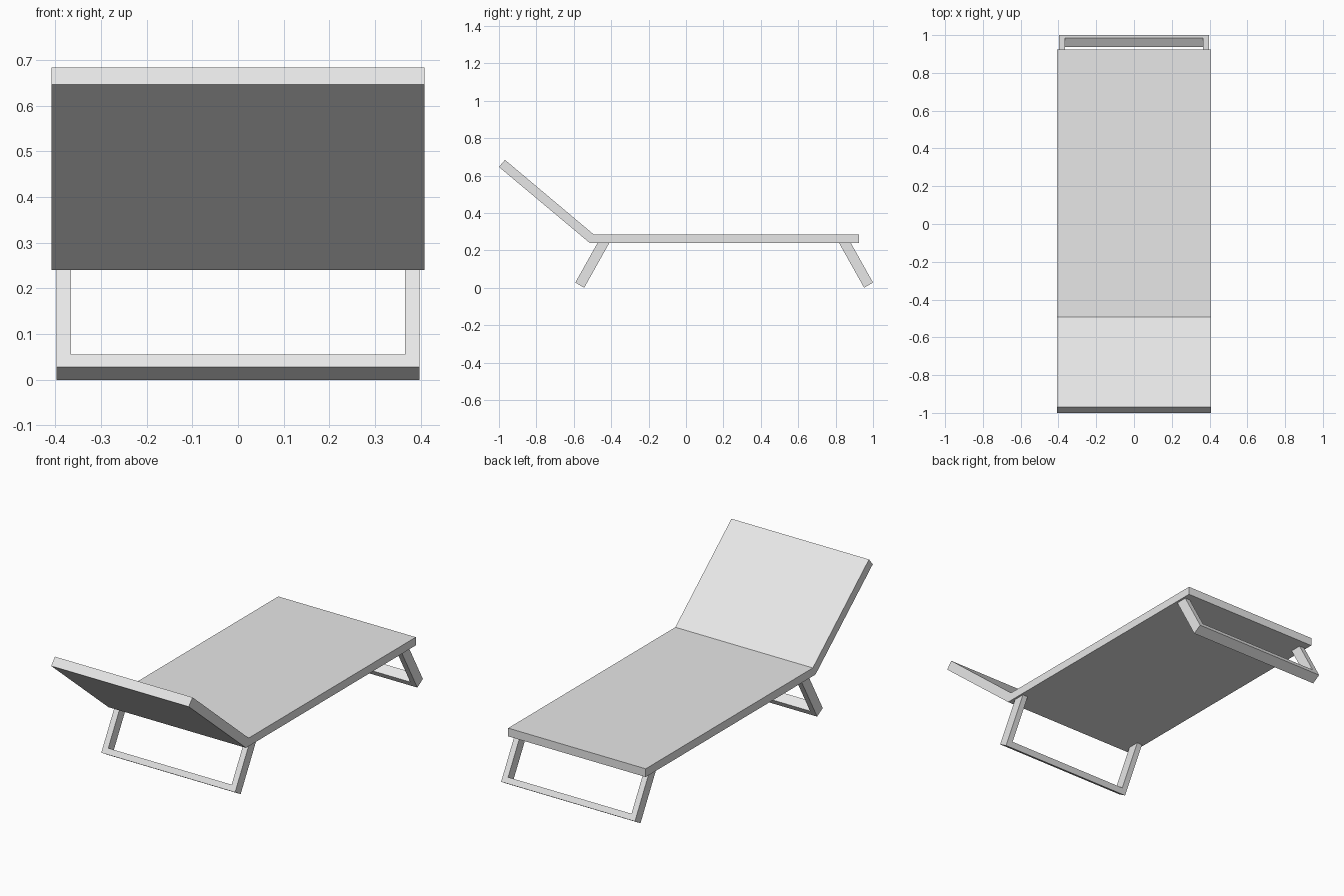
import bpy
import bmesh

cube = bpy.data.objects.get("Cube")
if cube:
    bpy.data.objects.remove(cube, do_unlink=True)

# Single plain colour
grey = bpy.data.materials.new("light_grey")
grey.use_nodes = True
colour = (0.8, 0.8, 0.8, 1)
grey.diffuse_color = colour
grey.node_tree.nodes["Principled BSDF"].inputs["Base Color"].default_value = colour


def bridge_outlines(name, side_a, side_b):
    """Make a solid from two matching outlines."""
    bm = bmesh.new()
    a = [bm.verts.new(p) for p in side_a]
    b = [bm.verts.new(p) for p in side_b]
    bm.faces.new(a)
    bm.faces.new(b[::-1])
    count = len(a)
    for i in range(count):
        j = (i + 1) % count
        bm.faces.new((a[j], a[i], b[i], b[j]))
    bmesh.ops.recalc_face_normals(bm, faces=bm.faces)
    mesh = bpy.data.meshes.new(name)
    bm.to_mesh(mesh)
    bm.free()
    mesh.materials.append(grey)
    obj = bpy.data.objects.new(name, mesh)
    bpy.context.collection.objects.link(obj)
    return obj


# Flat bed and raised backrest, one bent slab extruded across the width
HALF_WIDTH = 0.408
UNDERSIDE = 0.24
profile = [(0.924, UNDERSIDE), (0.924, 0.284), (-0.492, 0.284),
           (-0.968, 0.684), (-1.0, 0.646), (-0.515, UNDERSIDE)]
bridge_outlines("lounger_bed",
                [(-HALF_WIDTH, y, z) for y, z in profile],
                [(HALF_WIDTH, y, z) for y, z in profile])

# Slanted U-shaped leg frames with square-cut feet
OUTER, INNER = 0.397, 0.366
SLOPE = 0.56
BAR = 0.027


def leg_face(top_y, foot_z, place):
    """U outline lying on one slanted face of the frame."""
    bar_z = foot_z + BAR
    outline = [(-OUTER, UNDERSIDE), (-OUTER, foot_z), (OUTER, foot_z), (OUTER, UNDERSIDE),
               (INNER, UNDERSIDE), (INNER, bar_z), (-INNER, bar_z), (-INNER, UNDERSIDE)]
    return [(x, place(top_y + (z - UNDERSIDE) * SLOPE), z) for x, z in outline]


for name, place in (("front_leg_frame", lambda y: y),
                    ("back_leg_frame", lambda y: 0.408 - y)):
    bridge_outlines(name,
                    leg_face(-0.473, 0.028, place),
                    leg_face(-0.410, 0.0, place))
